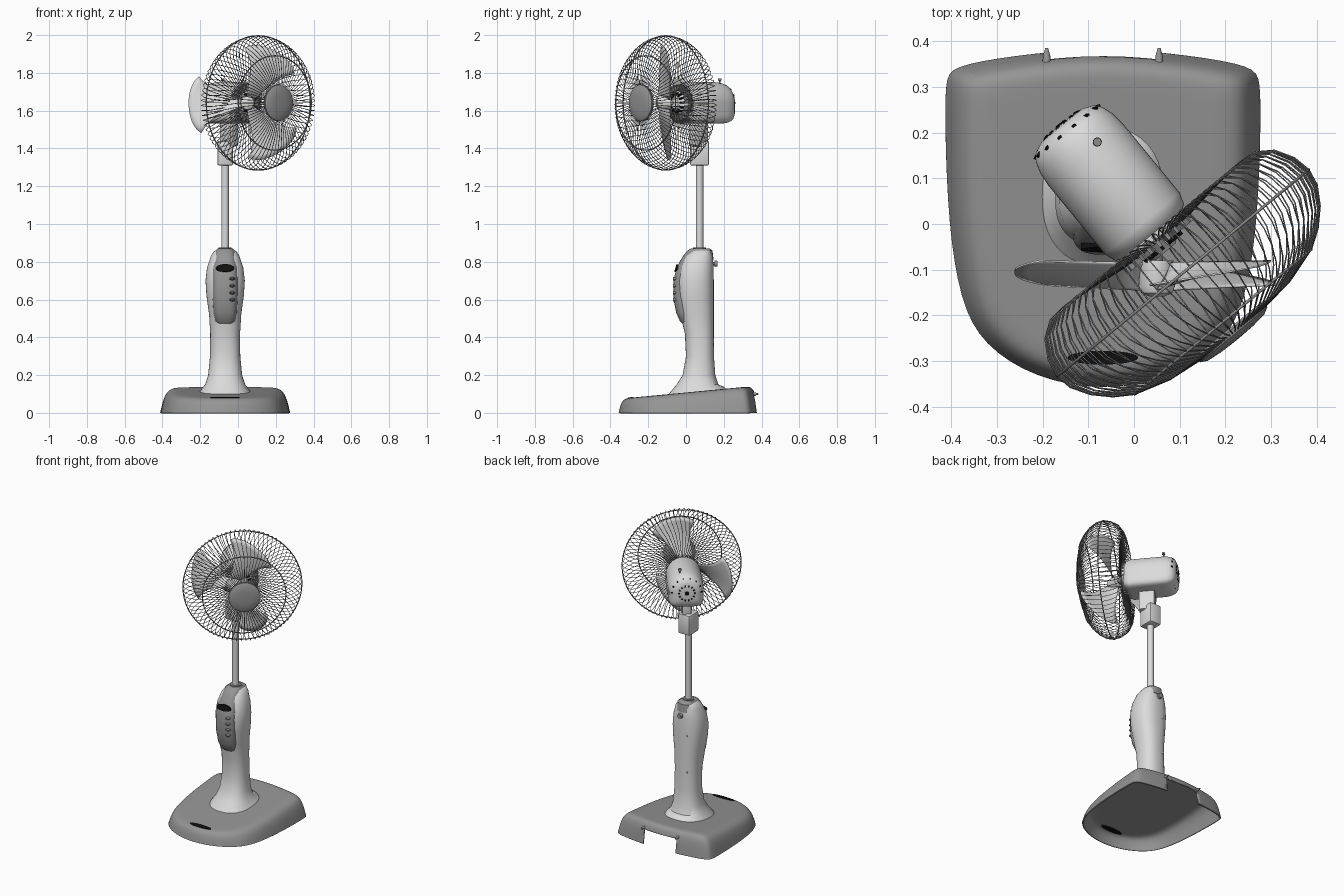
import bpy, bmesh
from math import sin, cos, pi, radians
from mathutils import Matrix

if "Cube" in bpy.data.objects:
    bpy.data.objects.remove(bpy.data.objects["Cube"])


def material(name, value):
    m = bpy.data.materials.new(name)
    m.use_nodes = True
    colour = (value, value, value, 1)
    m.diffuse_color = colour
    m.node_tree.nodes["Principled BSDF"].inputs["Base Color"].default_value = colour
    return m


grey = material("mid grey", 0.3)
light = material("light grey", 0.71)
wire = material("wire grey", 0.27)
black = material("black", 0.005)


def finish(name, bm, mat, matrix=Matrix()):
    bmesh.ops.recalc_face_normals(bm, faces=bm.faces)
    mesh = bpy.data.meshes.new(name)
    bm.to_mesh(mesh)
    bm.free()
    ob = bpy.data.objects.new(name, mesh)
    bpy.context.collection.objects.link(ob)
    mesh.materials.append(mat)
    ob.matrix_world = matrix
    bpy.ops.object.select_all(action="DESELECT")
    ob.select_set(True)
    bpy.context.view_layer.objects.active = ob
    bpy.ops.object.shade_smooth_by_angle(angle=radians(40))
    return ob


def loft(name, rings, mat, matrix=Matrix(), start=True):
    bm = bmesh.new()
    rows = [[bm.verts.new(p) for p in ring] for ring in rings]
    n = len(rows[0])
    for a, b in zip(rows, rows[1:]):
        for i in range(n):
            j = (i + 1) % n
            bm.faces.new((a[i], a[j], b[j], b[i]))
    if start:
        bm.faces.new(rows[0])
    bm.faces.new(rows[-1])
    return finish(name, bm, mat, matrix)


def lathe(name, profile, mat, matrix, n=32):
    # profile of (forward, radius); forward is local -y
    rings = [[(r * cos(2 * pi * i / n), -a, r * sin(2 * pi * i / n)) for i in range(n)]
             for a, r in profile]
    return loft(name, rings, mat, matrix)


def box(name, size, mat, matrix, bevel=0.0):
    bm = bmesh.new()
    bmesh.ops.create_cube(bm, size=1, matrix=Matrix.Diagonal((*size, 1)))
    if bevel:
        bmesh.ops.bevel(bm, geom=bm.edges[:], offset=bevel, segments=2, affect="EDGES", profile=0.5)
    return finish(name, bm, mat, matrix)


def signed_pow(v, p):
    return abs(v) ** p * (1 if v >= 0 else -1)


def at(x, y, z):
    return Matrix.Translation((x, y, z))


UP = Matrix.Rotation(-pi / 2, 4, "X")
BACK = Matrix.Rotation(pi, 4, "Z")
CX, PY, SLOPE = -0.068, 0.072, 0.095

# Base: sloping open shell with a cable notch in the back wall
half = [(0, .388), (.2, .368), (.33, .345), (.345, .315), (.345, .2), (.338, 0),
        (.312, -.17), (.262, -.265), (.15, -.337), (0, -.366)]
outline = half + [(-x, y) for x, y in half[-2:0:-1]]
rings = []
for s, f in [(1, 0), (.995, .04), (.965, .4), (.925, .7), (.875, .88), (.81, .97), (.72, 1), (.6, 1)]:
    sy = 1 - (1 - s) * 0.55
    rings.append([(x * s, y * sy, f * (0.108 + SLOPE * y * sy)) for x, y in outline])
base = loft("base", rings, grey, at(CX, 0, 0), start=False)
sub = base.modifiers.new("smooth", "SUBSURF")
sub.levels = sub.render_levels = 2
shell = base.modifiers.new("shell", "SOLIDIFY")
shell.thickness, shell.offset = 0.008, -1
notch = box("notch_cutter", (.235, .2, .18), grey, at(CX, .41, 0))
notch.hide_render = True
notch.hide_set(True)
cut = base.modifiers.new("notch", "BOOLEAN")
cut.operation, cut.object = "DIFFERENCE", notch
for side in (-1, 1):
    lathe("base_tab", [(-.02, .01), (.008, .008), (.025, .003)], grey,
          at(CX + side * .123, .36, .1) @ BACK, 10)

# Dark oval vent through the base front
lathe("base_vent", [(-3, 1), (1, 1)], black,
      at(CX, -.292, .078) @ Matrix.Rotation(SLOPE, 4, "X") @ UP @ Matrix.Diagonal((.077, .005, .015, 1)))


# Column: oval sections of (height, half width, front, back)
def oval(z, hx, front, back, p, tilt=0.0, n=40):
    mid, hy = (front + back) / 2, (back - front) / 2
    ring = []
    for i in range(n):
        y = mid + hy * signed_pow(sin(2 * pi * i / n), p)
        ring.append((CX + hx * signed_pow(cos(2 * pi * i / n), p), y, z + tilt * y))
    return ring


column = [(.15, .106, -.05, .172),
          (.2, .09, -.018, .155), (.3, .08, 0, .148), (.42, .079, -.006, .147),
          (.52, .085, -.03, .147), (.62, .099, -.047, .147), (.7, .104, -.05, .147),
          (.77, .096, -.038, .146), (.83, .076, -.008, .142), (.857, .058, .02, .135),
          (.865, .04, .035, .12)]
foot = [oval(.104, .135, -.095, .215, 0.85, SLOPE), oval(.118, .127, -.083, .203, 0.85, SLOPE)]
loft("column", foot + [oval(*r, 0.85) for r in column], light)

# Control panel running up over the column top, with display and buttons
panel = [(.47, .04, -.018, .06), (.485, .053, -.032, .06), (.53, .062, -.052, .06),
         (.6, .067, -.066, .06), (.7, .068, -.067, .06), (.77, .066, -.05, .06),
         (.81, .06, -.028, .146), (.835, .056, -.012, .143), (.86, .05, .008, .14),
         (.871, .038, .028, .125)]
loft("control_panel", [oval(*r, 0.7) for r in panel], grey)
lathe("display", [(-.012, 1), (.008, 1)], black,
      at(CX, -.05, .766) @ Matrix.Rotation(-.28, 4, "X") @ Matrix.Diagonal((.048, .8, .021, 1)))
for i in range(4):
    lathe("button", [(-.01, 1), (.01, .9)], wire,
          at(CX + .037, -.059, .71 - i * .037) @ Matrix.Diagonal((.015, 1, .009, 1)), 16)

# Column back: clamp knob and screws
lathe("clamp_knob", [(-.02, .009), (.01, .009), (.012, .017), (.028, .015)], grey,
      at(CX, .14, .79) @ BACK, 16)
for z in (.66, .42):
    lathe("screw", [(-.02, .008), (.004, .008)], light, at(CX - .035, .142, z) @ BACK, 10)

# Pole, collar and neck
lathe("collar", [(.84, .036), (.876, .034)], grey, at(CX, PY, 0) @ UP)
lathe("pole", [(.85, .02), (1.33, .02)], light, at(CX, PY, 0) @ UP)
box("neck", (.082, .1, .13), light, at(CX, PY, 1.375), .008)

# Fan head frame, turned to the left; forward is local -y
HEAD = at(.107, -.107, 1.641) @ Matrix.Rotation(radians(39.4), 4, "Z")
box("tilt_bracket", (.055, .095, .13), light, HEAD @ at(-.01, .232, -.165), .008)


# Motor housing: round above, squared below
def arch(a, s, n=48):
    ring = []
    for i in range(n):
        c, t = cos(2 * pi * i / n), sin(2 * pi * i / n)
        p = 1 if t >= 0 else 0.35
        ring.append((.106 * s * signed_pow(c, p), -a, .11 * s * signed_pow(t, p)))
    return ring


housing = [(-.42, .3), (-.417, .55), (-.408, .76), (-.392, .89), (-.368, .965), (-.335, 1),
           (-.14, 1), (-.115, .92), (-.1, .7), (-.09, .3)]
loft("motor_housing", [arch(a, s) for a, s in housing], light, HEAD)
lathe("swing_knob", [(.09, .004), (.117, .004), (.118, .01), (.13, .009)], wire,
      HEAD @ at(.037, .34, 0) @ UP, 12)
lathe("rear_cap", [(0, .014), (.008, .012)], black, HEAD @ at(0, .416, 0) @ BACK, 16)


def spin(count):
    return [HEAD @ Matrix.Rotation(2 * pi * i / count, 4, "Y") for i in range(count)]


for turn in spin(14):
    box("rear_slot", (.056, .012, .009), black,
        turn @ at(.066, .406, 0) @ Matrix.Rotation(-.4, 4, "Z"))

# Motor front: mounting ring with ribs and inner vents
lathe("mount_plate", [(-.11, .09), (-.095, .09), (-.085, .05), (-.06, .03)], light, HEAD)
for turn in spin(24):
    box("mount_rib", (.034, .03, .008), wire, turn @ at(.08, .09, 0))
for turn in spin(12):
    box("front_slot", (.026, .028, .007), black, turn @ at(.042, .08, 0))


# Wire guard: rings and swirled spokes
def wires(name, paths, depth, closed):
    cu = bpy.data.curves.new(name, "CURVE")
    cu.dimensions = "3D"
    cu.bevel_depth, cu.bevel_resolution = depth, int(closed)
    for path in paths:
        sp = cu.splines.new("POLY")
        sp.points.add(len(path) - 1)
        for pt, co in zip(sp.points, path):
            pt.co = (*co, 1)
        sp.use_cyclic_u = closed
    cu.materials.append(wire)
    ob = bpy.data.objects.new(name, cu)
    bpy.context.collection.objects.link(ob)
    ob.matrix_world = HEAD


def polar(r, a, t):
    return (r * cos(t), -a, r * sin(t))


front = [(.085, .172), (.17, .162), (.25, .138), (.29, .112), (.325, .077), (.349, .037), (.356, 0)]
rear = [(.075, -.088), (.16, -.1), (.25, -.108), (.29, -.104), (.325, -.08), (.348, -.04), (.356, 0)]
COUNT = 76
for name, prof, twist in (("front_guard", front, .5), ("rear_guard", rear, -.5)):
    wires(name, [[polar(r, a, 2 * pi * i / COUNT + twist * max(0, r - .24)) for r, a in prof]
                 for i in range(COUNT)], .0018, False)
for name, r, a in (("guard_rim", .356, 0), ("front_ring", .25, .138), ("rear_ring", .085, -.09)):
    wires(name, [[polar(r, a, 2 * pi * i / 72) for i in range(72)]], .0032, True)
lathe("guard_cap", [(.158, .09), (.163, .097), (.175, .095), (.183, .08), (.187, .045), (.188, .01)],
      grey, HEAD, 40)

# Blade hub and shaft
HUB = at(.05, -.115, 1.641)
lathe("shaft", [(-.085, .012), (0, .012)], wire, HUB, 16)
lathe("hub", [(-.035, .036), (.02, .04), (.036, .034), (.044, .015)], light, HUB)

# Three pitched blades
for k in range(3):
    bm = bmesh.new()
    R, S = 10, 12
    grid = []
    for i in range(R + 1):
        f = i / R
        row = []
        for j in range(S + 1):
            s = 2 * j / S - 1
            r = .03 + f * (.282 - .02 * s ** 4)
            t = s * (.54 - .14 * sin(pi * f)) + .04 * f
            y = -s * (.03 - .004 * f) + .008 * f
            row.append(bm.verts.new((r * cos(t), y, r * sin(t))))
        grid.append(row)
    for i in range(R):
        for j in range(S):
            bm.faces.new((grid[i][j], grid[i + 1][j], grid[i + 1][j + 1], grid[i][j + 1]))
    blade = finish("blade", bm, light, HUB @ Matrix.Rotation(pi + k * 2 * pi / 3, 4, "Y"))
    thick = blade.modifiers.new("thickness", "SOLIDIFY")
    thick.thickness, thick.offset = .004, 0
